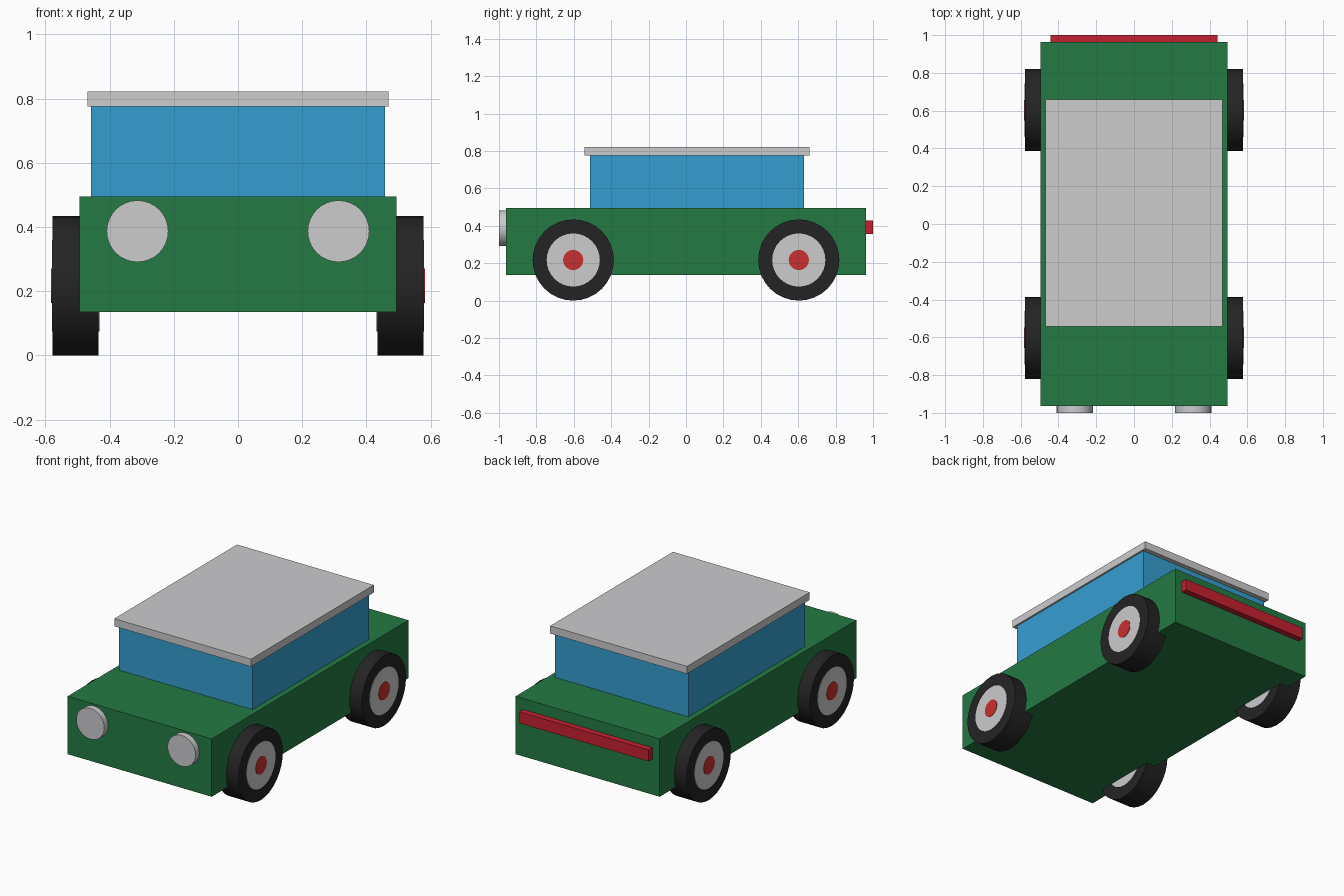
import bpy
from math import pi

cube = bpy.data.objects.get("Cube")
if cube:
    bpy.data.objects.remove(cube, do_unlink=True)


def material(name, rgb):
    mat = bpy.data.materials.new(name)
    mat.use_nodes = True
    # Convert display colour to linear
    linear = [(c / 255 / 12.92) if c < 11 else ((c / 255 + 0.055) / 1.055) ** 2.4 for c in rgb]
    mat.diffuse_color = (*linear, 1)
    mat.node_tree.nodes["Principled BSDF"].inputs["Base Color"].default_value = (*linear, 1)
    return mat


green = material("body green", (36, 122, 68))
blue = material("window blue", (53, 158, 208))
silver = material("light grey", (204, 204, 206))
black = material("tyre black", (36, 36, 36))
hub_red = material("hub red", (202, 47, 47))
tail_red = material("tail light red", (198, 32, 48))


def box(name, low, high, mat):
    centre = [(a + b) / 2 for a, b in zip(low, high)]
    bpy.ops.mesh.primitive_cube_add(size=1, location=centre)
    obj = bpy.context.object
    obj.name = name
    obj.scale = [b - a for a, b in zip(low, high)]
    bpy.ops.object.transform_apply(location=False, rotation=False, scale=True)
    obj.data.materials.append(mat)


def disc(name, centre, radius, depth, rotation, mat):
    bpy.ops.mesh.primitive_cylinder_add(vertices=32, radius=radius, depth=depth,
                                        location=centre, rotation=rotation)
    obj = bpy.context.object
    obj.name = name
    obj.data.materials.append(mat)
    bpy.ops.object.shade_smooth_by_angle()


# Body, cabin and overhanging roof
box("body", (-0.494, -0.963, 0.136), (0.494, 0.963, 0.495), green)
box("cabin", (-0.458, -0.513, 0.495), (0.458, 0.631, 0.775), blue)
box("roof", (-0.469, -0.542, 0.775), (0.469, 0.66, 0.822), silver)

# Tail light bar
box("tail_light", (-0.443, 0.963, 0.356), (0.443, 1.0, 0.427), tail_red)

for side, x in (("right", -1), ("left", 1)):
    # Headlights
    disc(f"{side}_headlight", (x * 0.313, -0.98, 0.387), 0.096, 0.04, (pi / 2, 0, 0), silver)

    # Wheels: tyre, rim and hub, each slightly proud of the last
    for end, y in (("front", -0.603), ("rear", 0.603)):
        centre = (x * 0.506, y, 0.217)
        turn = (0, pi / 2, 0)
        disc(f"{end}_{side}_tyre", centre, 0.217, 0.144, turn, black)
        disc(f"{end}_{side}_rim", centre, 0.142, 0.148, turn, silver)
        disc(f"{end}_{side}_hub", centre, 0.054, 0.153, turn, hub_red)
